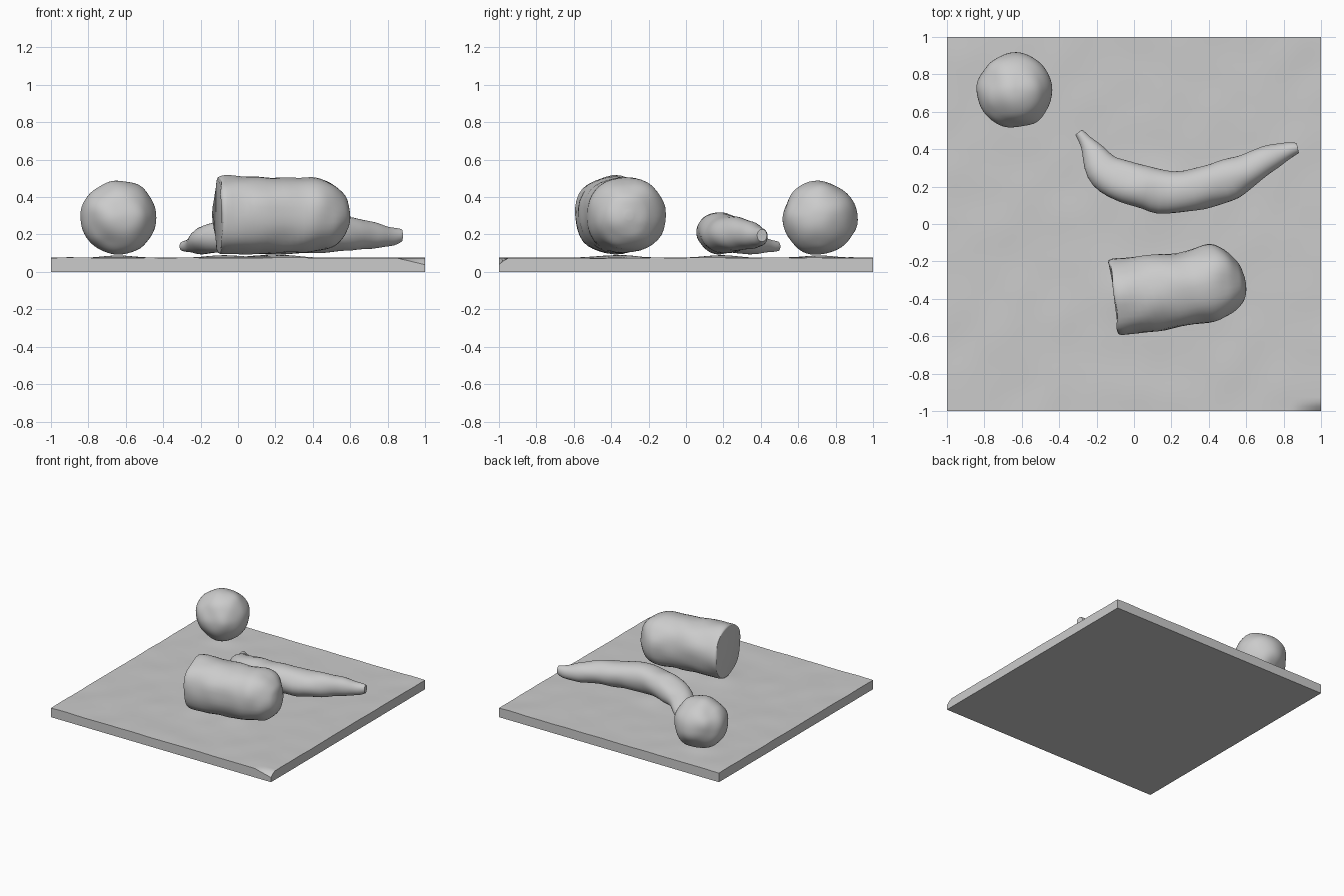
import bpy, bmesh, math
from mathutils import Vector, noise

if "Cube" in bpy.data.objects:
    bpy.data.objects.remove(bpy.data.objects["Cube"])

stone = bpy.data.materials.new("plain grey")
stone.diffuse_color = (0.6, 0.6, 0.6, 1)
stone.use_nodes = True
stone.node_tree.nodes["Principled BSDF"].inputs["Base Color"].default_value = stone.diffuse_color


def finish(bm, name, angle=40):
    bmesh.ops.recalc_face_normals(bm, faces=bm.faces[:])
    mesh = bpy.data.meshes.new(name)
    bm.to_mesh(mesh)
    bm.free()
    mesh.materials.append(stone)
    obj = bpy.data.objects.new(name, mesh)
    bpy.context.collection.objects.link(obj)
    bpy.ops.object.select_all(action='DESELECT')
    obj.select_set(True)
    bpy.context.view_layer.objects.active = obj
    bpy.ops.object.shade_smooth_by_angle(angle=math.radians(angle))
    return obj


def lumps(bm, amount, scale):
    """Push the surface in and out a little, like hand-shaped clay."""
    bm.normal_update()
    for v in bm.verts:
        v.co += v.normal * amount * noise.noise(v.co * scale)


def spline(points, steps):
    """Smooth interpolation through section rows."""
    pts = [points[0]] + points + [points[-1]]
    out = []
    for i in range(1, len(pts) - 2):
        a, b, c, d = pts[i - 1:i + 3]
        for s in range(steps):
            t = s / steps
            out.append([0.5 * (2 * q + (r - p) * t + (2 * p - 5 * q + 4 * r - u) * t * t
                               + (3 * q - p - 3 * r + u) * t ** 3)
                        for p, q, r, u in zip(a, b, c, d)])
    return out + [list(points[-1])]


def loft(name, sections, power=2.0, sides=36, steps=5, bend=True, angle=40):
    """Sections are x, y, z, half width, half height."""
    rows = spline(sections, steps)
    bm = bmesh.new()
    rings = []
    for i, (x, y, z, w, h) in enumerate(rows):
        a, b = (rows[max(i - 1, 0)], rows[min(i + 1, len(rows) - 1)]) if bend else (rows[0], rows[-1])
        side = Vector((a[1] - b[1], b[0] - a[0], 0)).normalized()
        ring = []
        for k in range(sides):
            t = math.tau * k / sides
            c, s = (math.copysign(abs(f) ** (2 / power), f) for f in (math.cos(t), math.sin(t)))
            ring.append(bm.verts.new(Vector((x, y, z + h * s)) + side * w * c))
        rings.append(ring)
    for r0, r1 in zip(rings, rings[1:]):
        for k in range(sides):
            j = (k + 1) % sides
            bm.faces.new((r0[k], r0[j], r1[j], r1[k]))
    bm.faces.new(rings[0])
    bm.faces.new(rings[-1])
    bmesh.ops.recalc_face_normals(bm, faces=bm.faces[:])
    lumps(bm, 0.012, 8)
    return finish(bm, name, angle)


# Base slab: gently uneven top, low mounds under the objects, one chipped corner
N = 80
bm = bmesh.new()
bmesh.ops.create_grid(bm, x_segments=N, y_segments=N, size=1)
mounds = [(-0.63, 0.71, 0.12), (-0.05, -0.37, 0.14), (0.25, -0.36, 0.14), (0.15, 0.18, 0.13)]
for v in bm.verts:
    x, y, _ = v.co
    z = 0.075 + 0.004 * noise.noise(Vector((x * 5, y * 5, 0.3)))
    for mx, my, r in mounds:
        z += 0.013 * math.exp(-((x - mx) ** 2 + (y - my) ** 2) / r ** 2)
    z -= 0.035 * max(0, 1 - (1 - x) / 0.15) * max(0, 1 - (1 + y) / 0.04)
    v.co.z = z
border = [e for e in bm.edges if e.is_boundary]
walls = bmesh.ops.extrude_edge_only(bm, edges=border)["geom"]
for v in (g for g in walls if isinstance(g, bmesh.types.BMVert)):
    v.co.z = 0
bottom = [e for e in bm.edges if e.is_boundary]
bmesh.ops.contextual_create(bm, geom=bottom)
finish(bm, "base_slab")

# Round fruit
bm = bmesh.new()
bmesh.ops.create_icosphere(bm, subdivisions=5, radius=1)
for v in bm.verts:
    v.co = Vector((v.co.x * 0.204, v.co.y * 0.197, v.co.z * 0.196))
lumps(bm, 0.012, 8)
for v in bm.verts:
    v.co += Vector((-0.635, 0.714, 0.29))
finish(bm, "round_fruit")

# Curved fruit with a thin stem at one end
loft("curved_fruit", [
    (-0.295, 0.49, 0.137, 0.022, 0.024),
    (-0.25, 0.43, 0.145, 0.045, 0.042),
    (-0.15, 0.285, 0.178, 0.097, 0.076),
    (0.00, 0.21, 0.198, 0.116, 0.098),
    (0.18, 0.173, 0.206, 0.113, 0.106),
    (0.40, 0.203, 0.206, 0.112, 0.103),
    (0.58, 0.273, 0.202, 0.102, 0.090),
    (0.72, 0.347, 0.195, 0.070, 0.070),
    (0.82, 0.390, 0.190, 0.045, 0.052),
    (0.872, 0.405, 0.195, 0.024, 0.030)])

# Cut loaf: flat face at one end, rounded at the other
loft("cut_loaf", [
    (-0.105, -0.393, 0.302, 0.186, 0.192),
    (-0.080, -0.392, 0.303, 0.200, 0.208),
    (0.10, -0.373, 0.304, 0.203, 0.204),
    (0.30, -0.343, 0.303, 0.199, 0.199),
    (0.42, -0.312, 0.303, 0.203, 0.197),
    (0.50, -0.308, 0.302, 0.172, 0.174),
    (0.56, -0.306, 0.300, 0.118, 0.124),
    (0.585, -0.304, 0.300, 0.075, 0.080),
    (0.596, -0.303, 0.300, 0.020, 0.020)], power=2.2, bend=False)
